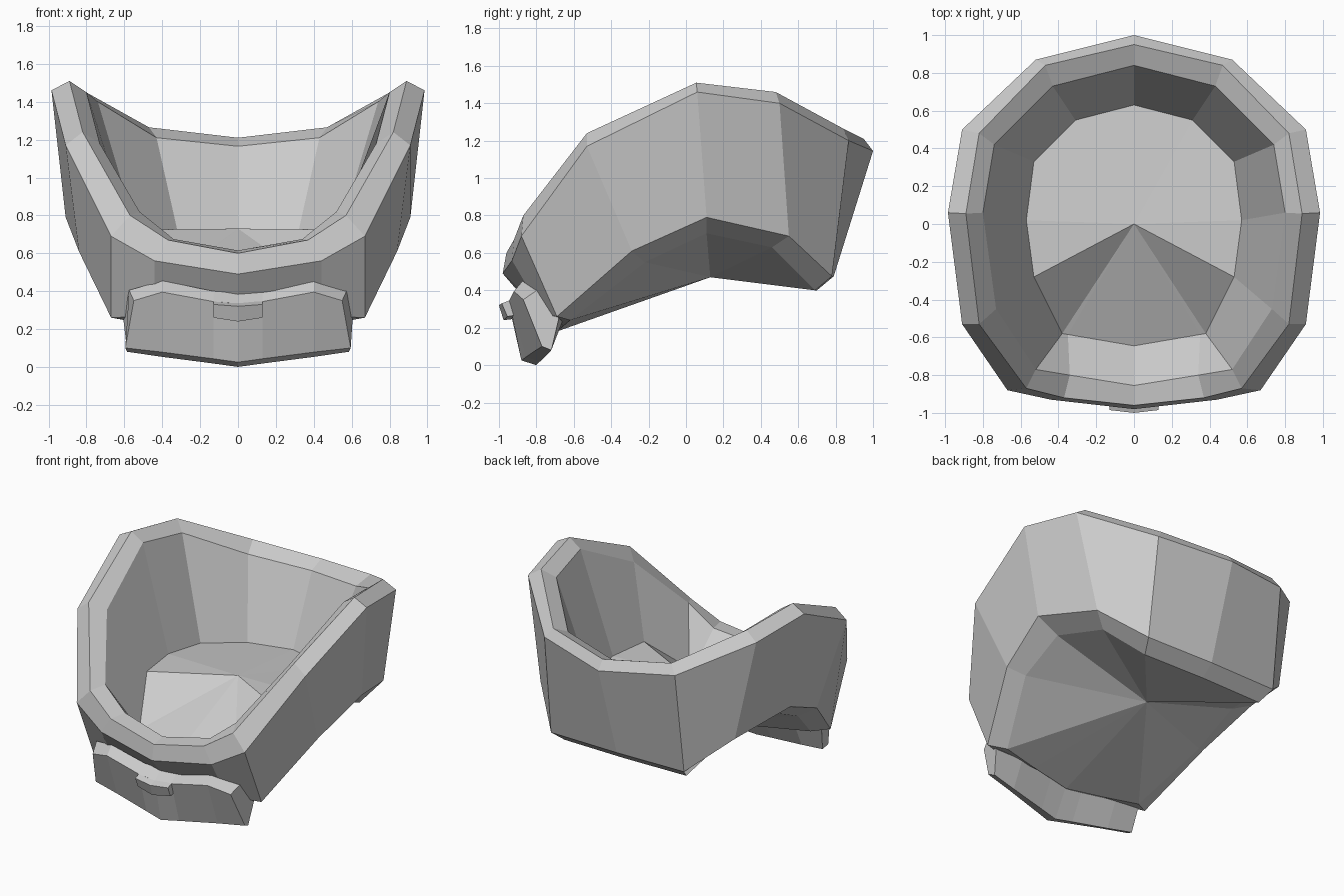
import bpy, bmesh

grey = bpy.data.materials.new("plain grey")
grey.diffuse_color = (0.6, 0.6, 0.6, 1)


def finish(name, bm):
    bmesh.ops.remove_doubles(bm, verts=bm.verts[:], dist=0.0005)
    bmesh.ops.recalc_face_normals(bm, faces=bm.faces[:])
    me = bpy.data.meshes.new(name)
    bm.to_mesh(me)
    bm.free()
    me.materials.append(grey)
    ob = bpy.data.objects.new(name, me)
    bpy.context.collection.objects.link(ob)


def full_ring(half):
    """Half ring from back centre to front centre, mirrored in x."""
    return half + [(-x, y, z) for x, y, z in half[-2:0:-1]]


# --- Cowl shell: rings from the underside, over the rim, into the bowl ---
under = [(0, .70, .40), (.485, .69, .40), (.65, .46, .63), (.745, .11, .705),
         (.74, -.22, .55), (.56, -.62, .24), (.30, -.655, .21), (0, -.69, .18)]
lower = [(0, .79, .475), (.53, .78, .475), (.775, .55, .69), (.91, .11, .79),
         (.84, -.29, .61), (.67, -.69, .26), (.44, -.76, .27), (0, -.80, .28)]
outer = [(0, 1.0, 1.145), (.52, .87, 1.20), (.91, .50, 1.40), (.985, .06, 1.46),
         (.91, -.53, 1.17), (.67, -.88, .69), (.44, -.93, .56), (0, -.98, .49)]
crest = [(0, .95, 1.21), (.47, .84, 1.265), (.82, .48, 1.46), (.89, .055, 1.51),
         (.82, -.53, 1.24), (.57, -.87, .80), (.37, -.92, .67), (0, -.96, .60)]
inner = [(0, .84, 1.165), (.43, .73, 1.21), (.74, .42, 1.40), (.80, .06, 1.45),
         (.73, -.45, 1.18), (.52, -.77, .82), (.34, -.80, .675), (0, -.855, .615)]
floor = [(0, .63, .675), (.31, .55, .675), (.53, .33, .695), (.57, .02, .725),
         (.53, -.28, .725), (.38, -.58, .46), (.35, -.585, .46), (0, -.645, .45)]

bm = bmesh.new()
rings = [[bm.verts.new(p) for p in full_ring(r)]
         for r in (under, lower, outer, crest, inner, floor)]
n = len(rings[0])
for a, b in zip(rings, rings[1:]):
    for i in range(n):
        j = (i + 1) % n
        bm.faces.new((a[i], a[j], b[j], b[i]))
for ring, tip in ((rings[0], (0, .13, .47)), (rings[-1], (0, 0, .73))):
    c = bm.verts.new(tip)
    for i in range(n):
        bm.faces.new((ring[i], ring[(i + 1) % n], c))
finish("cowl_shell", bm)


def loft(name, half):
    """Closed loft through cross-sections listed from the centre outwards."""
    sections = [[(-x, y, z) for x, y, z in s] for s in half[:0:-1]] + half
    bm = bmesh.new()
    loops = [[bm.verts.new(p) for p in s] for s in sections]
    m = len(loops[0])
    for a, b in zip(loops, loops[1:]):
        for i in range(m):
            j = (i + 1) % m
            bm.faces.new((a[i], a[j], b[j], b[i]))
    bm.faces.new(loops[0])
    bm.faces.new(loops[-1])
    finish(name, bm)


# --- Chin plate: front top, top back, inside, bottom back, bottom front ---
loft("chin_plate", [
    [(0, -.95, .335), (0, -.88, .39), (0, -.69, .20), (0, -.80, 0), (0, -.88, .025)],
    [(.13, -.945, .345), (.13, -.88, .40), (.13, -.687, .21), (.13, -.782, .018), (.13, -.856, .043)],
    [(.40, -.92, .395), (.40, -.87, .455), (.40, -.66, .235), (.40, -.745, .053), (.40, -.805, .078)],
    [(.55, -.87, .35), (.575, -.79, .405), (.605, -.68, .25), (.585, -.72, .08), (.595, -.77, .10)],
])

# --- Small clasp tab on the chin plate ---
loft("clasp_tab", [
    [(0, -1.0, .32), (0, -.92, .345), (0, -.90, .25), (0, -.975, .24)],
    [(.13, -.985, .33), (.13, -.92, .355), (.13, -.89, .27), (.13, -.955, .26)],
])
